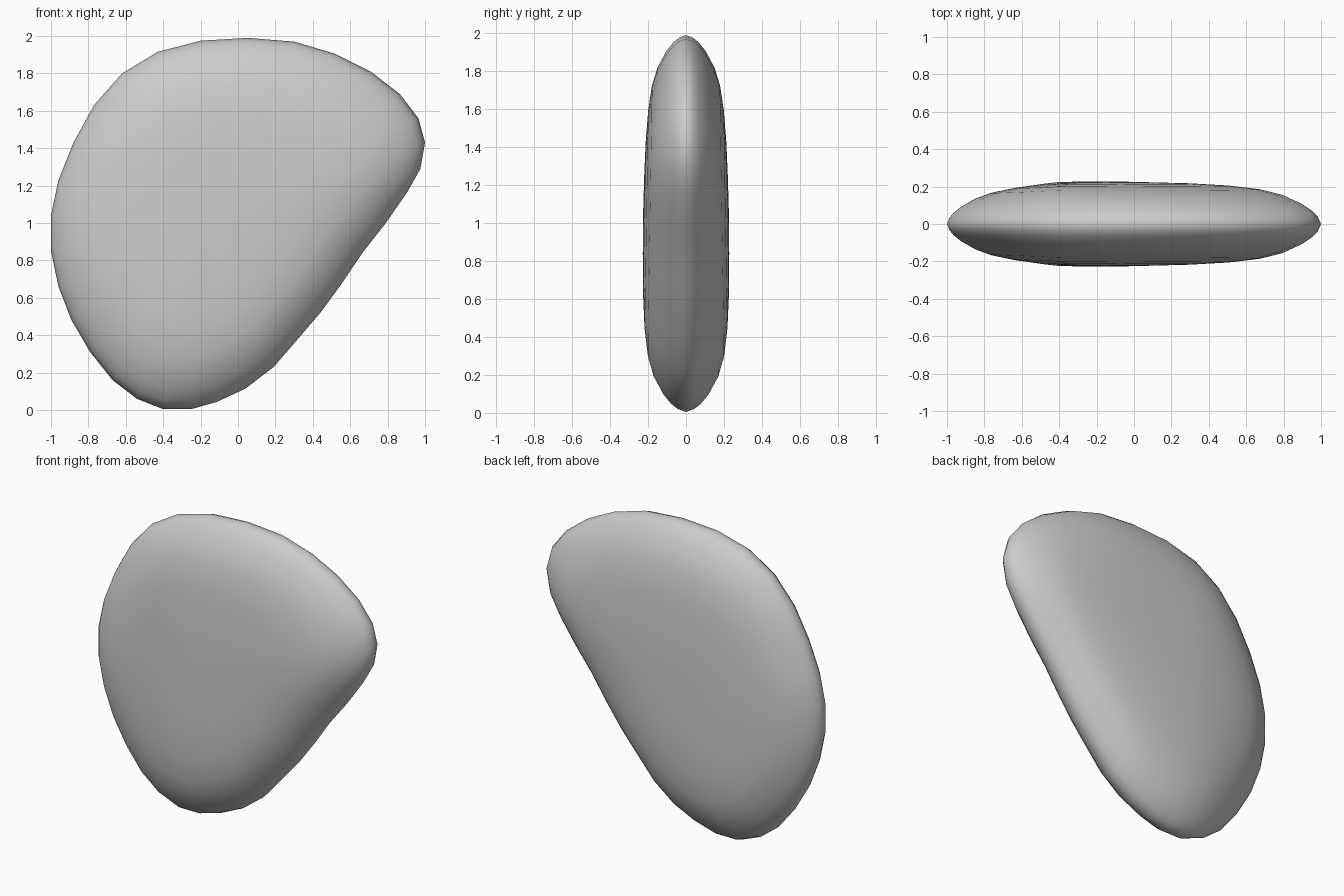
import bpy, bmesh

if "Cube" in bpy.data.objects:
    bpy.data.objects.remove(bpy.data.objects["Cube"])

# Front outline of the pebble (x, z)
OUTLINE = [(-1, 1.04), (-.96, 1.23), (-.88, 1.43), (-.77, 1.63), (-.62, 1.8), (-.43, 1.915),
           (-.2, 1.975), (.05, 1.99), (.3, 1.97), (.52, 1.905), (.71, 1.81), (.865, 1.69),
           (.965, 1.56), (1, 1.43), (.975, 1.29), (.905, 1.165), (.79, 1.0), (.665, .84),
           (.55, .67), (.44, .52), (.32, .38), (.19, .23), (.04, .115), (-.11, .045),
           (-.25, .005), (-.4, .005), (-.54, .06), (-.67, .16), (-.79, .31), (-.89, .48),
           (-.96, .66), (-1, .85)]
# Edge profile: (scale toward the middle, half thickness)
PROFILE = [(.985, .04), (.96, .072), (.91, .112), (.82, .16), (.72, .19), (.58, .209),
           (.4, .22), (.2, .225)]
CX, CZ = -.15, 1.05


def thickness(x, z):
    # Slightly fuller at the bottom, thinner toward the left edge
    return (1 + .08 * (1 - z)) * (1 - .14 * max(0, -x - .4) / .4)


def ring(bm, scale, y):
    verts = []
    for ox, oz in OUTLINE:
        x, z = CX + (ox - CX) * scale, CZ + (oz - CZ) * scale
        verts.append(bm.verts.new((x, y * thickness(x, z), z)))
    return verts


# Pebble body: shared rim, then a domed face on each side
bm = bmesh.new()
rim = ring(bm, 1, 0)
n = len(rim)
for side in (-1, 1):
    prev = rim
    for scale, y in PROFILE:
        cur = ring(bm, scale, side * y)
        for i in range(n):
            j = (i + 1) % n
            bm.faces.new((prev[i], prev[j], cur[j], cur[i]))
        prev = cur
    tip = bm.verts.new((CX, side * .226, CZ))
    for i in range(n):
        bm.faces.new((prev[i], prev[(i + 1) % n], tip))
bmesh.ops.recalc_face_normals(bm, faces=bm.faces)
for f in bm.faces:
    f.smooth = True

mesh = bpy.data.meshes.new("pebble")
bm.to_mesh(mesh)
bm.free()
bpy.context.collection.objects.link(bpy.data.objects.new("pebble", mesh))
